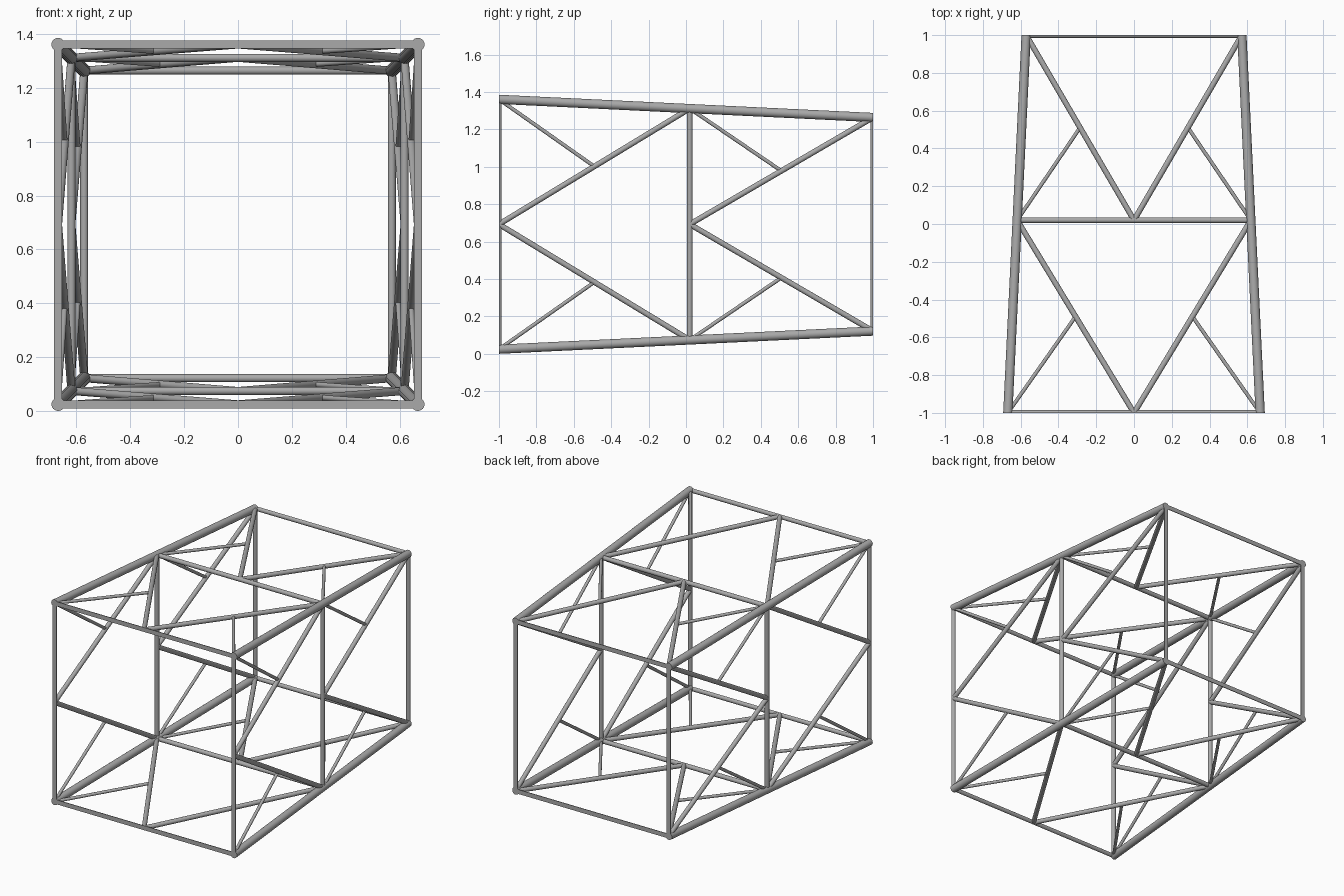
import bpy, bmesh
from mathutils import Vector, Matrix

cube = bpy.data.objects.get("Cube")
if cube:
    bpy.data.objects.remove(cube, do_unlink=True)

steel = bpy.data.materials.new("grey steel")
steel.use_nodes = True
GREY = (0.40, 0.40, 0.40, 1)
steel.diffuse_color = GREY
steel.node_tree.nodes["Principled BSDF"].inputs["Base Color"].default_value = GREY

MID_Z = 0.693
FRONT, MIDDLE, BACK = -1.0, 0.02, 1.0
CHORD_R, BRACE_R, STRUT_R = 0.0245, 0.0148, 0.01


def half(y):
    """Half width of the tapering square frame at depth y."""
    return 0.668 + (0.571 - 0.668) * (y + 1) / 2


def tube(name, a, b, radius, extend=0.0):
    """Round tube from a to b, trimmed flat at both end planes of the frame."""
    a, b = Vector(a), Vector(b)
    d = (b - a).normalized()
    a, b = a - d * extend, b + d * extend
    bm = bmesh.new()
    place = Matrix.Translation((a + b) / 2) @ d.to_track_quat('Z', 'Y').to_matrix().to_4x4()
    bmesh.ops.create_cone(bm, cap_ends=True, segments=24, radius1=radius,
                          radius2=radius, depth=(b - a).length, matrix=place)
    for side in (-1, 1):
        cut = bmesh.ops.bisect_plane(
            bm, geom=bm.verts[:] + bm.edges[:] + bm.faces[:], dist=1e-6,
            plane_co=(0, side, 0), plane_no=(0, side, 0), clear_outer=True)
        edges = [e for e in cut["geom_cut"]
                 if isinstance(e, bmesh.types.BMEdge) and e.is_boundary]
        if edges:
            bmesh.ops.holes_fill(bm, edges=edges, sides=0)
    bmesh.ops.recalc_face_normals(bm, faces=bm.faces[:])
    mesh = bpy.data.meshes.new(name)
    bm.to_mesh(mesh)
    bm.free()
    mesh.materials.append(steel)
    obj = bpy.data.objects.new(name, mesh)
    bpy.context.collection.objects.link(obj)
    obj.select_set(True)
    bpy.context.view_layer.objects.active = obj


bpy.ops.object.select_all(action='DESELECT')

SIDES = ("top", "left", "bottom", "right")
for i, side in enumerate(SIDES):
    turn = Matrix.Rotation(i * 1.5707963, 4, 'Y')

    def on_side(u, y):
        """Point on this side: u runs from -1 to 1 across its width."""
        return turn @ Vector((u * half(y), y, half(y))) + Vector((0, 0, MID_Z))

    # Main corner chord
    tube(side + "_chord", on_side(1, FRONT), on_side(1, BACK), CHORD_R, 0.02)

    # Cross members of the three square rings
    for label, y in (("front", FRONT), ("middle", MIDDLE), ("back", BACK)):
        tube(f"{side}_{label}_crossbar", on_side(-1, y), on_side(1, y), BRACE_R)

    # K bracing in both bays, with a light strut to each brace midpoint
    for bay, y0, y1 in (("front", FRONT, MIDDLE), ("back", MIDDLE, BACK)):
        apex = on_side(0, y0)
        for hand, u in (("a", -1), ("b", 1)):
            corner = on_side(u, y1)
            tube(f"{side}_{bay}_brace_{hand}", apex, corner, BRACE_R)
            tube(f"{side}_{bay}_strut_{hand}", on_side(u, y0),
                 (apex + corner) / 2, STRUT_R)

bpy.ops.object.shade_smooth_by_angle()
